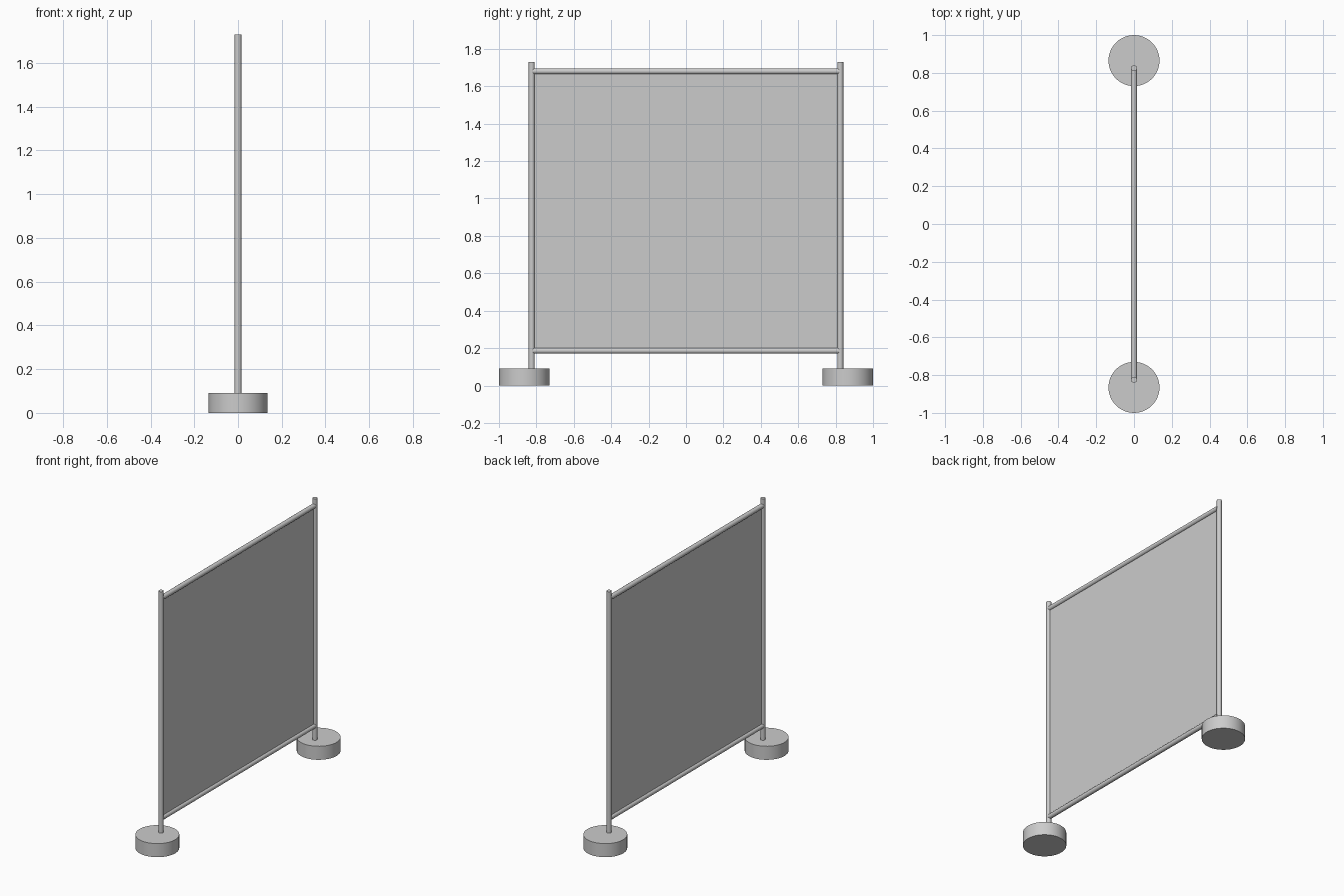
import bpy, math

if "Cube" in bpy.data.objects:
    bpy.data.objects.remove(bpy.data.objects["Cube"])

POLE_Y, TUBE_R = 0.825, 0.016
BASE_Y, BASE_R, BASE_H = 0.865, 0.135, 0.092
TOP_Z, RAIL_LOW, RAIL_HIGH = 1.73, 0.186, 1.68


def cylinder(name, radius, length, loc, sides, rot=(0, 0, 0)):
    bpy.ops.mesh.primitive_cylinder_add(vertices=sides, radius=radius, depth=length,
                                        location=loc, rotation=rot)
    ob = bpy.context.object
    ob.name = name
    bpy.ops.object.shade_smooth_by_angle(angle=math.radians(40))
    return ob


# weighted round feet and upright poles, one per side
for side, s in (("left", -1), ("right", 1)):
    cylinder(f"base_{side}", BASE_R, BASE_H, (0, s * BASE_Y, BASE_H / 2), 48)
    z0 = BASE_H - 0.01
    cylinder(f"pole_{side}", TUBE_R, TOP_Z - z0, (0, s * POLE_Y, (TOP_Z + z0) / 2), 16)

# horizontal rails between the poles
for name, z in (("bottom_rail", RAIL_LOW), ("top_rail", RAIL_HIGH)):
    cylinder(name, TUBE_R, 2 * POLE_Y - TUBE_R, (0, 0, z), 16, (math.pi / 2, 0, 0))

# thin fabric panel held by the frame
bpy.ops.mesh.primitive_cube_add(size=1, location=(0, 0, (RAIL_LOW + RAIL_HIGH) / 2))
panel = bpy.context.object
panel.name = "screen_panel"
panel.scale = (0.004, 2 * POLE_Y - TUBE_R, RAIL_HIGH - RAIL_LOW)
bpy.ops.object.transform_apply(location=False, rotation=False, scale=True)
